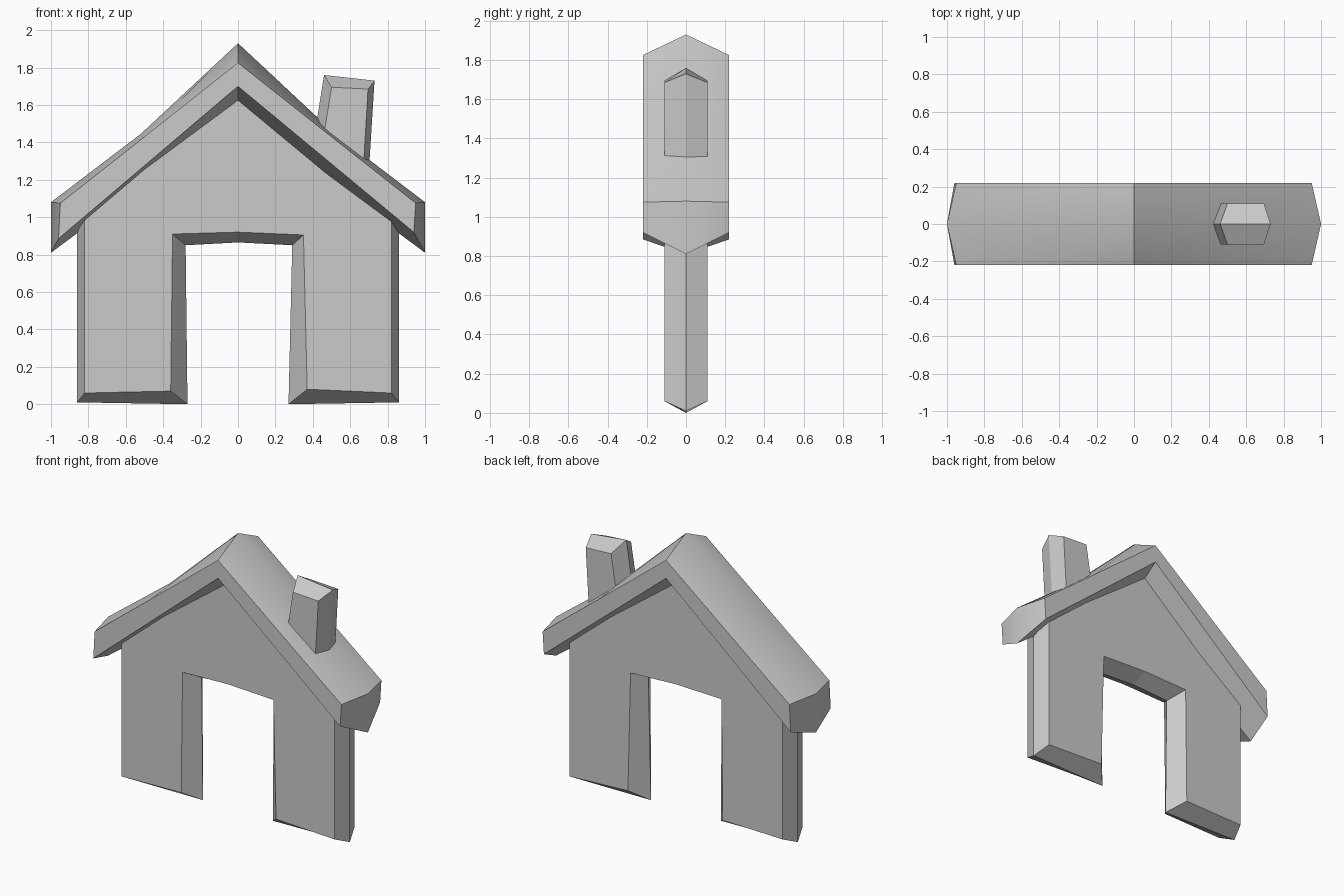
import bpy, bmesh, math

if "Cube" in bpy.data.objects:
    bpy.data.objects.remove(bpy.data.objects["Cube"])


def loft(name, face, middle, depth):
    """Solid with the same face outline at front and back and a larger outline at y = 0."""
    bm = bmesh.new()
    rings = [[bm.verts.new((x, y, z)) for x, z in outline]
             for y, outline in ((-depth, face), (0, middle), (depth, face))]
    n = len(face)
    bm.faces.new(rings[0])
    bm.faces.new(rings[2][::-1])
    for a, b in zip(rings, rings[1:]):
        for i in range(n):
            j = (i + 1) % n
            bm.faces.new((a[i], b[i], b[j], a[j]))
    bmesh.ops.recalc_face_normals(bm, faces=bm.faces)
    mesh = bpy.data.meshes.new(name)
    bm.to_mesh(mesh)
    bm.free()
    obj = bpy.data.objects.new(name, mesh)
    bpy.context.collection.objects.link(obj)
    return obj


# Walls with the doorway, gable top tucked inside the roof
loft("walls",
     [(-0.82, 0.06), (-0.36, 0.07), (-0.35, 0.91), (0, 0.92), (0.35, 0.905),
      (0.37, 0.08), (0.82, 0.06), (0.82, 1.04), (0, 1.70), (-0.82, 1.04)],
     [(-0.86, 0.01), (-0.27, 0.0), (-0.28, 0.85), (0, 0.865), (0.29, 0.85),
      (0.27, 0.0), (0.86, 0.01), (0.86, 1.04), (0, 1.72), (-0.86, 1.04)],
     0.11)

# Gabled roof with a slightly sagging crown and bevelled eaves
roof = loft("roof",
            [(0, 1.825), (0.52, 1.414), (0.95, 1.075), (0.94, 0.92),
             (0, 1.70), (-0.96, 0.885), (-0.95, 1.075), (-0.52, 1.414)],
            [(0, 1.93), (0.52, 1.445), (1.0, 1.08), (1.0, 0.81),
             (0, 1.55), (-1.0, 0.81), (-1.0, 1.08), (-0.52, 1.445)],
            0.22)
bpy.context.view_layer.objects.active = roof
roof.select_set(True)
bpy.ops.object.shade_smooth_by_angle(angle=math.radians(32))

# Leaning chimney on the right slope
loft("chimney",
     [(0.45, 1.38), (0.665, 1.17), (0.695, 1.685), (0.50, 1.695)],
     [(0.40, 1.38), (0.695, 1.17), (0.73, 1.73), (0.46, 1.76)],
     0.11)
